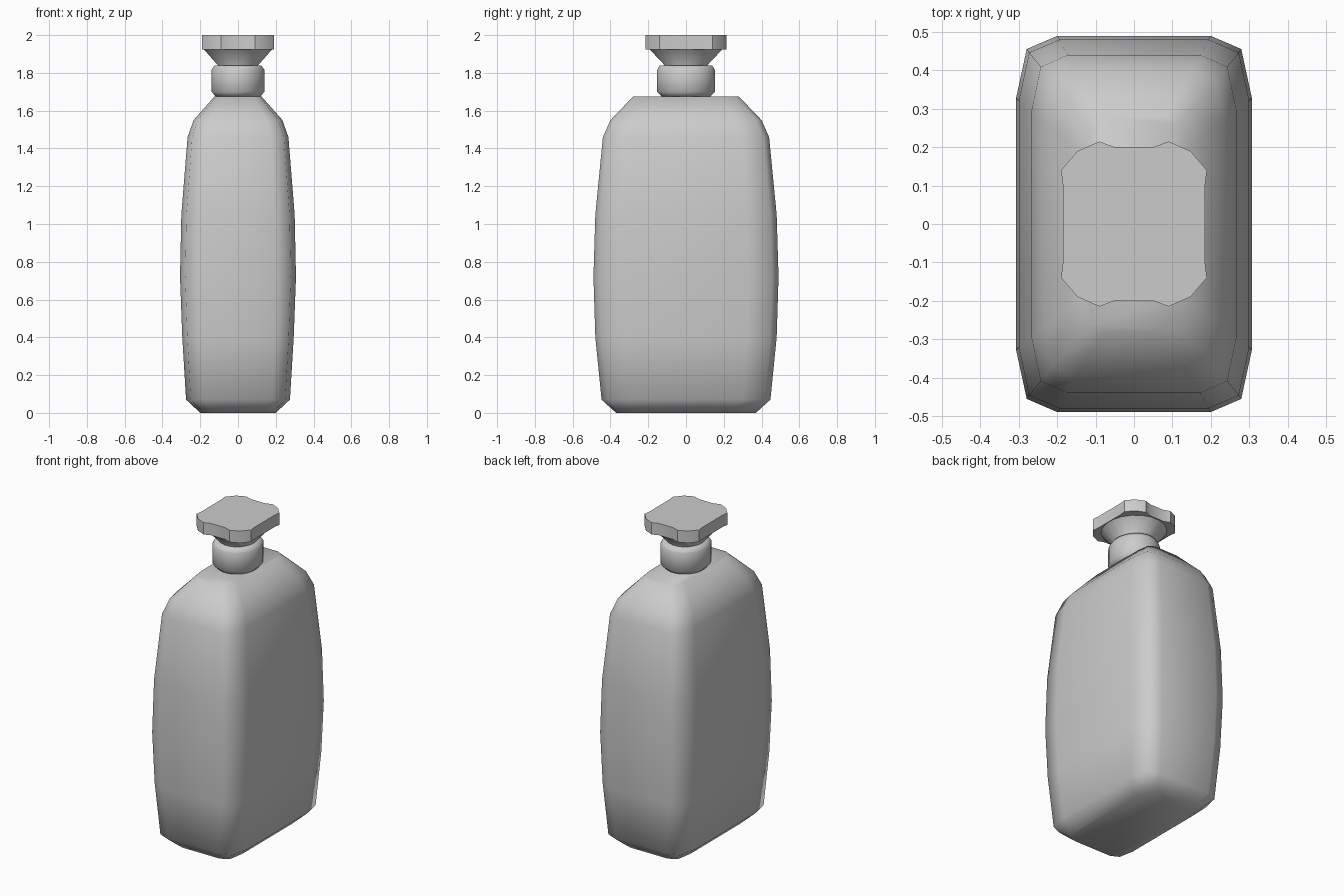
import bpy, bmesh, math

cube = bpy.data.objects.get("Cube")
if cube:
    bpy.data.objects.remove(cube, do_unlink=True)

grey = bpy.data.materials.new("plain_grey")
grey.use_nodes = True
colour = (0.6, 0.6, 0.6, 1)
grey.diffuse_color = colour
grey.node_tree.nodes["Principled BSDF"].inputs["Base Color"].default_value = colour


def mirror_quadrant(points):
    """Complete a closed outline from its +x +y quarter, given from +x to +y."""
    half = points + [(-x, y) for x, y in reversed(points)]
    return half + [(-x, -y) for x, y in half]


def ellipse(sides):
    return [(math.cos(math.tau * (i + 0.5) / sides), math.sin(math.tau * (i + 0.5) / sides))
            for i in range(sides)]


def loft(name, outline, profile, smooth_angle):
    """Stack scaled copies of an outline; profile rows are (z, x scale, y scale)."""
    bm = bmesh.new()
    rings = [[bm.verts.new((x * sx, y * sy, z)) for x, y in outline] for z, sx, sy in profile]
    n = len(outline)
    for low, high in zip(rings, rings[1:]):
        for i in range(n):
            j = (i + 1) % n
            bm.faces.new((low[i], low[j], high[j], high[i]))
    bm.faces.new(rings[0][::-1])
    bm.faces.new(rings[-1])
    bmesh.ops.recalc_face_normals(bm, faces=bm.faces)
    mesh = bpy.data.meshes.new(name)
    bm.to_mesh(mesh)
    bm.free()
    mesh.materials.append(grey)
    obj = bpy.data.objects.new(name, mesh)
    bpy.context.collection.objects.link(obj)
    bpy.ops.object.select_all(action='DESELECT')
    obj.select_set(True)
    bpy.context.view_layer.objects.active = obj
    bpy.ops.object.shade_smooth_by_angle(angle=math.radians(smooth_angle))
    return obj


# Bottle body: chamfered rectangle swelling at the middle, sloping at the shoulders
body_outline = mirror_quadrant([(1, 0.67), (0.91, 0.93), (0.65, 1)])
loft("bottle_body", body_outline, [
    (0, 0.2, 0.37), (0.07, 0.275, 0.447), (0.4, 0.295, 0.48), (0.72, 0.307, 0.49),
    (1.05, 0.3, 0.48), (1.46, 0.267, 0.44), (1.55, 0.235, 0.4), (1.675, 0.125, 0.28)], 65)

# Rounded neck collar
loft("neck_collar", ellipse(20), [
    (1.67, 0.115, 0.125), (1.7, 0.142, 0.155), (1.815, 0.142, 0.155), (1.84, 0.125, 0.14)], 65)

# Flared stopper cone
loft("stopper_cone", ellipse(20), [
    (1.83, 0.108, 0.114), (1.84, 0.108, 0.114), (1.927, 0.185, 0.197)], 50)

# Flat stopper plate with scalloped corners
cap_outline = mirror_quadrant(
    [(0.185, 0.1), (0.19, 0.14), (0.147, 0.19), (0.09, 0.215), (0.05, 0.2)])
loft("stopper_plate", cap_outline, [(1.925, 1, 1), (2, 1, 1)], 30)
